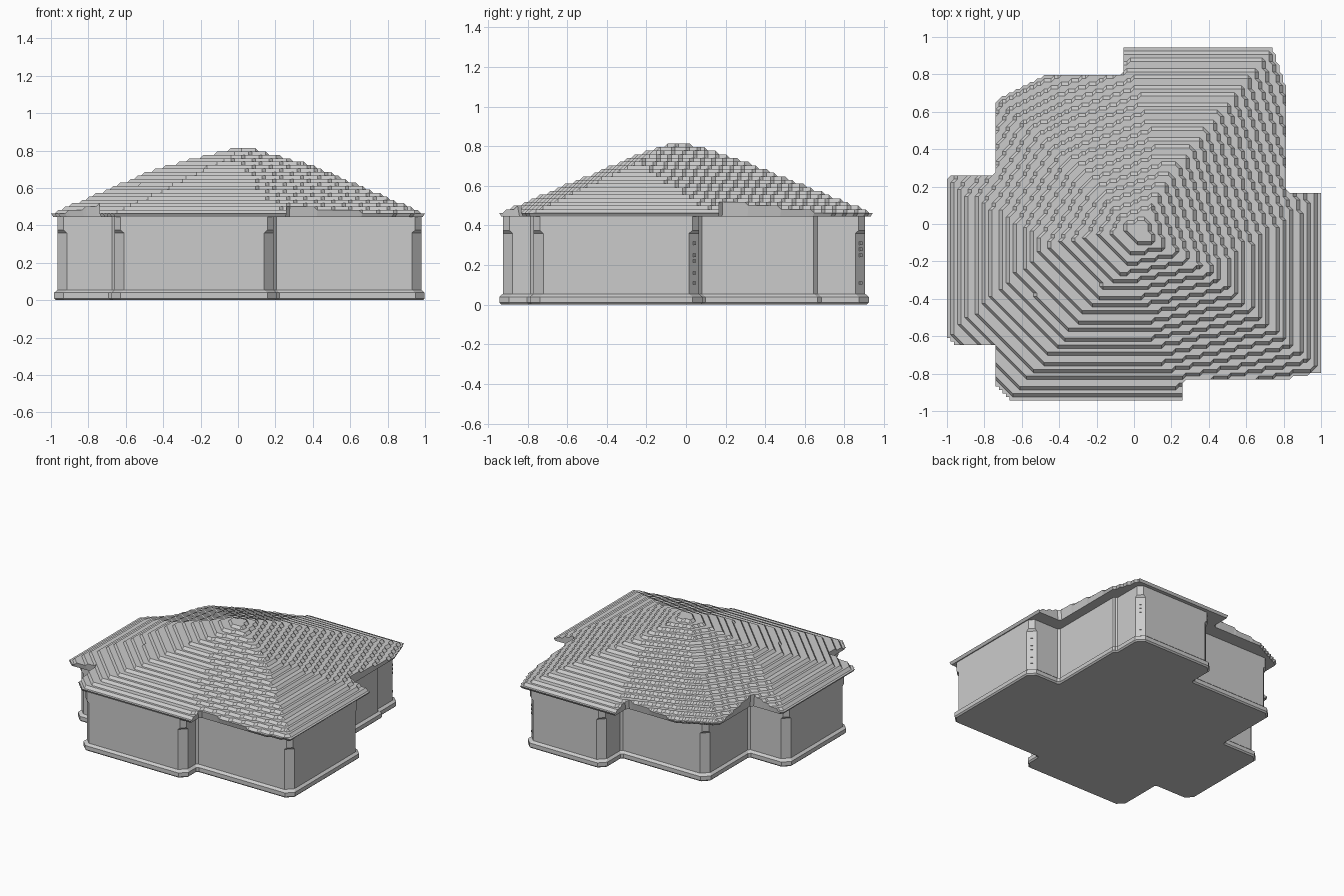
import bpy, bmesh
from mathutils import Vector

if "Cube" in bpy.data.objects:
    bpy.data.objects.remove(bpy.data.objects["Cube"], do_unlink=True)

grey = bpy.data.materials.new("stone_grey")
grey.use_nodes = True
COLOUR = (0.6, 0.6, 0.6, 1)
grey.diffuse_color = COLOUR
grey.node_tree.nodes["Principled BSDF"].inputs["Base Color"].default_value = COLOUR


def finish(bm, name):
    bmesh.ops.recalc_face_normals(bm, faces=bm.faces[:])
    mesh = bpy.data.meshes.new(name)
    bm.to_mesh(mesh)
    bm.free()
    mesh.materials.append(grey)
    obj = bpy.data.objects.new(name, mesh)
    bpy.context.scene.collection.objects.link(obj)
    return obj


# Wall plan, counter-clockwise
PLAN = [Vector(p) for p in (
    (-0.965, -0.555), (-0.66, -0.555), (-0.66, -0.925), (0.19, -0.925),
    (0.19, -0.77), (0.98, -0.77), (0.98, 0.065), (0.73, 0.065),
    (0.73, 0.655), (0.705, 0.655), (0.705, 0.905), (0.07, 0.905),
    (0.07, 0.68), (-0.645, 0.68), (-0.645, 0.165), (-0.965, 0.165))]


def ring(offset, cut, inner_cut):
    """Plan outline pushed outward, with every corner cut at 45 degrees."""
    points = []
    for i, p in enumerate(PLAN):
        a, b = p - PLAN[i - 1], PLAN[(i + 1) % len(PLAN)] - p
        limit = 0.4 * min(a.length, b.length)
        a, b = a.normalized(), b.normalized()
        convex = a.cross(b) > 0
        c = min(cut if convex else inner_cut, limit)
        corner = p + offset * (Vector((a.y, -a.x)) + Vector((b.y, -b.x)))
        points += [corner - a * c, corner + b * c]
    return points


def loft(name, levels):
    """Skin through (z, offset, corner cut, inner corner cut) levels."""
    bm = bmesh.new()
    rings = [[bm.verts.new((p.x, p.y, z)) for p in ring(o, c, ic)]
             for z, o, c, ic in levels]
    for low, high in zip(rings, rings[1:]):
        for i in range(len(low)):
            bm.faces.new((low[i - 1], low[i], high[i], high[i - 1]))
    bm.faces.new(rings[0][::-1])
    bm.faces.new(rings[-1])
    return finish(bm, name)


loft("plinth", [(0, 0.008, 0.045, 0.015), (0.01, 0.018, 0.05, 0.015),
                (0.04, 0.018, 0.05, 0.015), (0.055, 0.0, 0.05, 0.015)])
loft("walls", [(0.05, 0, 0.05, 0.015), (0.36, 0, 0.05, 0.015),
               (0.375, 0, 0.033, 0.015), (0.45, 0, 0.033, 0.015)])

# Roof footprint as overlapping rectangles: x0, x1, y0, y1
WINGS = [(-0.74, 0.26, -0.935, 0.8), (-1.0, 0.0, -0.65, 0.255),
         (0.0, 1.0, -0.84, 0.17), (-0.74, 0.81, -0.84, 0.8),
         (-0.055, 0.81, 0.0, 0.945)]
# Convex eave line: corner, and steepness of the slope on the edge ending there
EAVE = [(Vector((x, y)), k) for x, y, k in (
    (-1.0, -0.6, 1.25), (-0.67, -0.935, 1.03), (0.25, -0.935, 1.1),
    (1.0, -0.79, 1.06), (1.0, 0.13, 1.18), (0.74, 0.945, 1.03),
    (-0.03, 0.945, 1.1), (-0.45, 0.8, 1.03), (-0.72, 0.67, 1.05),
    (-1.0, 0.22, 1.05))]
PEAK = Vector((0.03, -0.03))
STEP, EAVE_Z, RISE = 0.0185, 0.463, 0.352


def slope_at(p):
    """0 on the eave line, 1 on the flat top, negative outside."""
    best = 1.0
    for i, (b, k) in enumerate(EAVE):
        a = EAVE[i - 1][0]
        best = min(best, k * (b - a).cross(p - a) / (b - a).cross(PEAK - a))
    return best


def roof_height(p):
    s = slope_at(p)
    inside = any(x0 - 0.009 <= p.x <= x1 + 0.009 and
                 y0 - 0.009 <= p.y <= y1 + 0.009 for x0, x1, y0, y1 in WINGS)
    if s < -0.012 or not inside:
        return None
    return EAVE_Z + STEP * int(max(s, 0) * RISE / STEP + 0.5)


# Stepped tile roof on a square lattice
bm = bmesh.new()
lattice = {}
HALF = 54
for i in range(-HALF, HALF + 1):
    for j in range(-HALF, HALF + 1):
        p = Vector((i, j)) * STEP
        z = roof_height(p)
        if z is not None:
            lattice[i, j] = bm.verts.new((p.x, p.y, z))
for i, j in list(lattice):
    cell = [lattice.get(k) for k in ((i, j), (i + 1, j), (i + 1, j + 1), (i, j + 1))]
    found = [v for v in cell if v]
    if len(found) > 2:
        bm.faces.new(found)
bmesh.ops.delete(bm, geom=[v for v in bm.verts if not v.link_faces], context='VERTS')
bmesh.ops.triangulate(bm, faces=bm.faces[:])
# Flat soffit, drawn in slightly so the eave edge leans under
soffit = bmesh.ops.extrude_face_region(bm, geom=bm.faces[:], use_keep_orig=True)
for v in soffit["geom"]:
    if isinstance(v, bmesh.types.BMVert):
        v.co = (v.co.x * 0.988, v.co.y * 0.988, 0.445)
bmesh.ops.dissolve_limit(bm, angle_limit=0.02, verts=bm.verts[:], edges=bm.edges[:])
finish(bm, "stepped_roof")

# Small blocks set on two corner posts
bm = bmesh.new()
for x, y, heights in ((0.957, 0.042, (0.11, 0.16, 0.22, 0.25, 0.31)),
                      (0.682, 0.882, (0.11, 0.25, 0.28, 0.31))):
    for z in heights:
        cube = bmesh.ops.create_cube(bm, size=0.016)["verts"]
        for v in cube:
            u, w = v.co.x, v.co.y * 0.5
            v.co = (x + (w - u) * 0.707, y + (w + u) * 0.707, z + v.co.z)
finish(bm, "post_studs")
